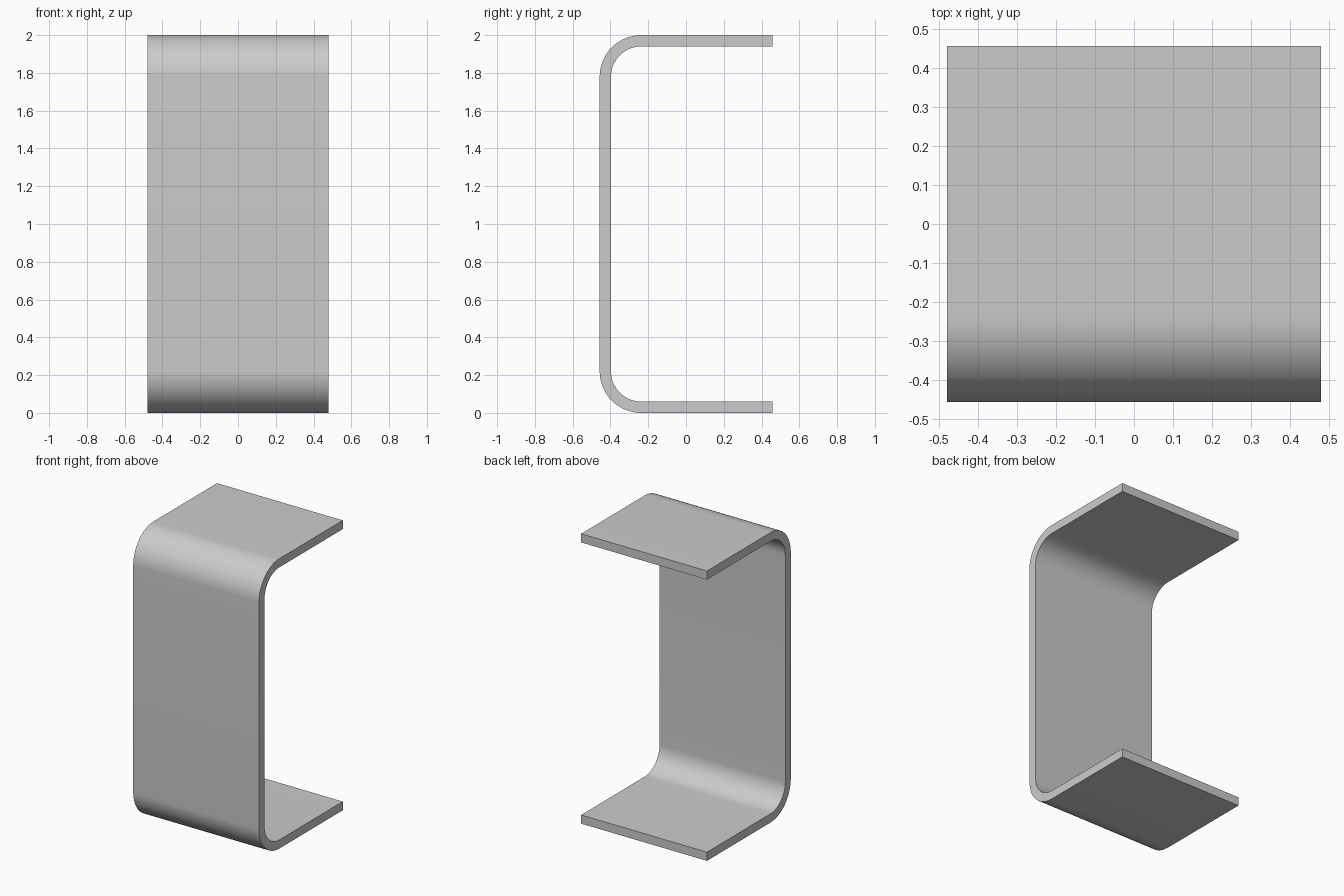
import bpy, bmesh
from math import sin, cos, pi

if "Cube" in bpy.data.objects:
    bpy.data.objects.remove(bpy.data.objects["Cube"])

HALF_W, HALF_D, HEIGHT = 0.48, 0.457, 2.0
THICK, R_OUT, STEPS = 0.06, 0.22, 16


def c_path(inset):
    """C-shaped (y, z) path, inset from the outer surface; same point count for any inset."""
    r = R_OUT - inset
    cy = -HALF_D + R_OUT
    lower = [(HALF_D, inset)]
    for i in range(STEPS + 1):
        a = pi / 2 * i / STEPS
        lower.append((cy - r * sin(a), R_OUT - r * cos(a)))
    upper = [(y, HEIGHT - z) for y, z in reversed(lower)]
    return lower + upper


# Bent sheet: paired outer and inner paths on both sides, skinned with quads
bm = bmesh.new()
rings = []
for (yo, zo), (yi, zi) in zip(c_path(0), c_path(THICK)):
    corners = [(-HALF_W, yo, zo), (HALF_W, yo, zo), (HALF_W, yi, zi), (-HALF_W, yi, zi)]
    rings.append([bm.verts.new(c) for c in corners])
for a, b in zip(rings, rings[1:]):
    for k in range(4):
        n = (k + 1) % 4
        bm.faces.new((a[k], a[n], b[n], b[k]))
bm.faces.new(rings[0])
bm.faces.new(rings[-1])
bmesh.ops.recalc_face_normals(bm, faces=bm.faces)

mesh = bpy.data.meshes.new("bent_c_bracket")
bm.to_mesh(mesh)
bm.free()
bracket = bpy.data.objects.new("bent_c_bracket", mesh)
bpy.context.collection.objects.link(bracket)

# Smooth bends, crisp sheet edges
bpy.context.view_layer.objects.active = bracket
bracket.select_set(True)
bpy.ops.object.shade_smooth_by_angle(angle=pi / 6)
